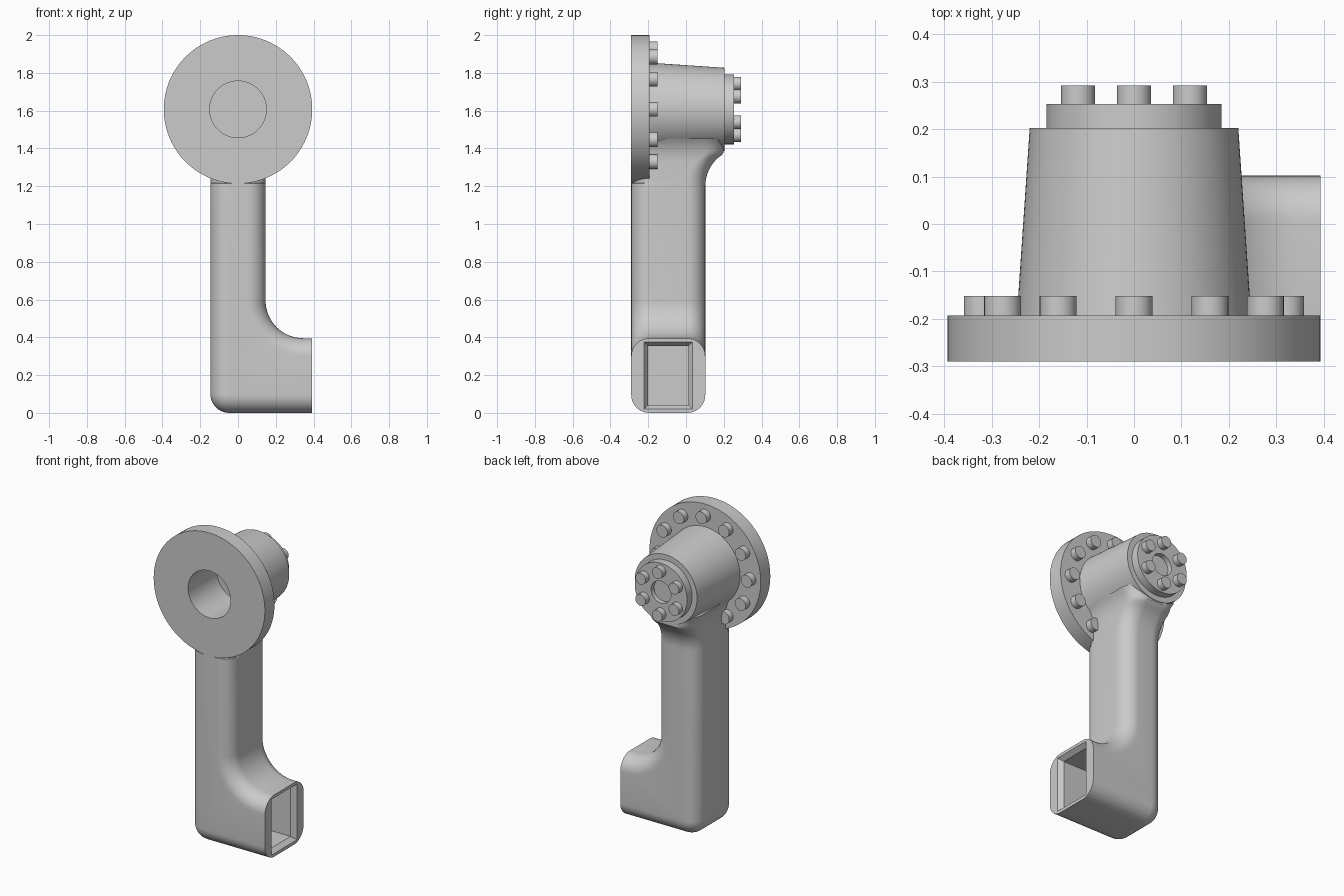
import bpy, bmesh
from math import sin, cos, pi, radians, sqrt

cube = bpy.data.objects.get("Cube")
if cube:
    bpy.data.objects.remove(cube, do_unlink=True)

grey = bpy.data.materials.new("plain grey")
grey.use_nodes = True
colour = (0.6, 0.6, 0.6, 1)
grey.diffuse_color = colour
grey.node_tree.nodes["Principled BSDF"].inputs["Base Color"].default_value = colour

AXIS_Z = 1.607              # height of the hub axis
FRONT, BACK = -0.29, 0.102  # depth of the arm
HALF, ROUND = 0.146, 0.095  # arm half width and edge rounding
JOIN = 1.2                  # where the straight arm meets the flared neck


def finish(name, bm, smooth=True):
    bmesh.ops.recalc_face_normals(bm, faces=bm.faces)
    mesh = bpy.data.meshes.new(name)
    bm.to_mesh(mesh)
    bm.free()
    mesh.materials.append(grey)
    obj = bpy.data.objects.new(name, mesh)
    bpy.context.collection.objects.link(obj)
    bpy.ops.object.select_all(action='DESELECT')
    obj.select_set(True)
    bpy.context.view_layer.objects.active = obj
    if smooth:
        bpy.ops.object.shade_smooth_by_angle(angle=radians(30))
    return obj


def loft(name, rings, smooth=True):
    """Skin equal-length closed rings and cap both ends."""
    bm = bmesh.new()
    loops = [[bm.verts.new(p) for p in ring] for ring in rings]
    for a, b in zip(loops, loops[1:]):
        for i in range(len(a)):
            j = (i + 1) % len(a)
            bm.faces.new((a[i], a[j], b[j], b[i]))
    bm.faces.new(loops[0])
    bm.faces.new(loops[-1])
    return finish(name, bm, smooth)


def lathe(name, profile, centre=(0, 0), steps=96):
    """Turn (radius, y) points around an axis along y."""
    bm = bmesh.new()
    cx, cz = centre
    verts = [bm.verts.new((cx + r, y, cz)) for r, y in profile]
    edges = [bm.edges.new(pair) for pair in zip(verts, verts[1:])]
    bmesh.ops.spin(bm, geom=verts + edges, cent=(cx, 0, cz), axis=(0, 1, 0),
                   angle=2 * pi, steps=steps, use_duplicate=False)
    bmesh.ops.remove_doubles(bm, verts=bm.verts, dist=0.0001)
    return finish(name, bm)


def arc(cx, cy, r, start, end, n=10):
    angles = [radians(start + (end - start) * i / n) for i in range(n + 1)]
    return [(cx + r * cos(a), cy + r * sin(a)) for a in angles]


# Bent arm: elbow outline stacked along y, inset at front and back to round it
def elbow_outline(d):
    return ([(-HALF + d, JOIN)]
            + arc(-0.046, 0.1, 0.1 - d, 180, 270)
            + [(0.393, d), (0.393, 0.395 - d)]
            + arc(0.346, 0.595, 0.2 + d, 270, 180, 16)
            + [(HALF - d, JOIN)])


layers = []
for i in range(11):
    t = pi / 2 * i / 10
    layers.append((FRONT + ROUND * (1 - cos(t)), ROUND * (1 - sin(t))))
layers += [(FRONT + BACK - y, d) for y, d in reversed(layers)]
arm = loft("bent_arm", [[(x, y, z) for x, z in elbow_outline(d)] for y, d in layers])


# Rectangular socket with a chamfered mouth in the end of the foot
def socket_ring(x, y0, y1, z0, z1):
    return [(x, y0, z0), (x, y1, z0), (x, y1, z1), (x, y0, z1)]


wide, narrow = (-0.222, 0.034, 0.02, 0.376), (-0.2, 0.012, 0.042, 0.355)
cutter = loft("socket_cutter", [socket_ring(0.42, *wide), socket_ring(0.393, *wide),
                                socket_ring(0.363, *narrow), socket_ring(-0.08, *narrow)],
              smooth=False)
cutter.hide_render = True
cut = arm.modifiers.new("socket", 'BOOLEAN')
cut.operation = 'DIFFERENCE'
cut.solver = 'EXACT'
cut.object = cutter
bpy.context.view_layer.objects.active = arm
bpy.ops.object.modifier_apply(modifier=cut.name)
bpy.data.objects.remove(cutter, do_unlink=True)


# Neck: rounded sections that flare out into the hub
def flare(height, r=0.2):
    h = max(height, 0)
    return r - sqrt(r * r - min(h, r) ** 2)


def neck_section(z):
    w = HALF + flare(z - 1.335)
    back = min(BACK + flare(z - 1.2), 0.199)
    front = FRONT if z < 1.216 else FRONT + 0.01
    a, b, c = w - ROUND, back - ROUND, front + ROUND
    pts = (arc(a, b, ROUND, 0, 90) + arc(-a, b, ROUND, 90, 180)
           + arc(-a, c, ROUND, 180, 270) + arc(a, c, ROUND, 270, 360))
    return [(x, y, z) for x, y in pts]


heights = [JOIN, 1.215, 1.218] + [1.22 + 0.0145 * i for i in range(17)]
loft("flared_neck", [neck_section(z) for z in heights])

# Flange, tapered hub and end cap turned as one piece with a blind bore
lathe("flanged_hub", [
    (0, 0), (0.15, 0), (0.15, FRONT), (0.393, FRONT), (0.393, -0.193),
    (0.247, -0.193), (0.22, 0.203), (0.185, 0.203), (0.185, 0.253),
    (0.07, 0.253), (0.07, 0.222), (0, 0.222)], (0, AXIS_Z))


# Rings of bolts on the flange and the end cap
def bolt_ring(name, count, ring, radius, y0, y1):
    for i in range(count):
        a = pi / 2 + 2 * pi * i / count
        lathe(f"{name}_{i + 1}", [(0, y0), (radius, y0), (radius, y1), (0, y1)],
              (ring * cos(a), AXIS_Z + ring * sin(a)), 32)


bolt_ring("flange_bolt", 12, 0.32, 0.039, -0.2, -0.152)
bolt_ring("cap_bolt", 6, 0.136, 0.036, 0.245, 0.292)
